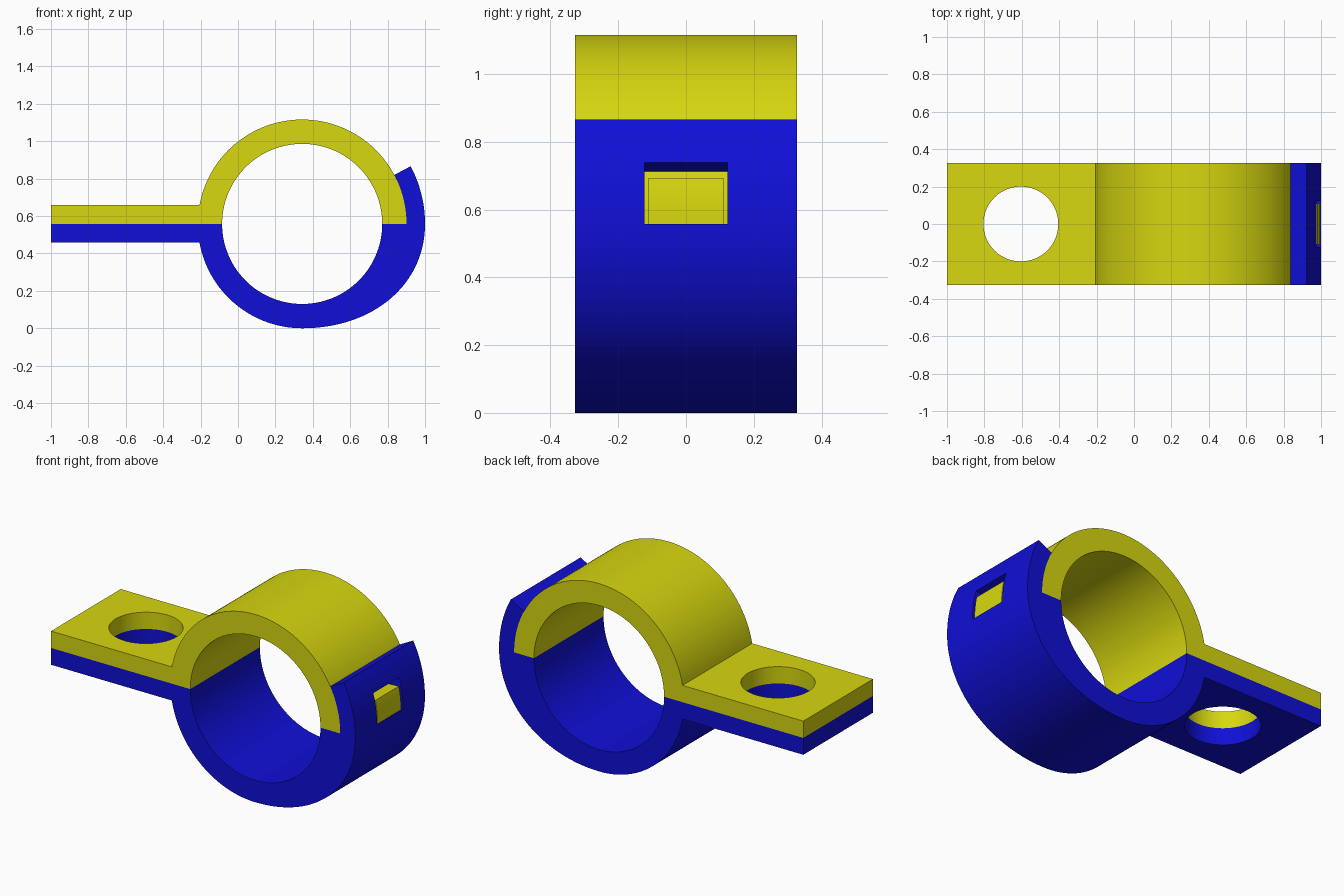
import bpy, bmesh, math
from mathutils import Vector

if "Cube" in bpy.data.objects:
    bpy.data.objects.remove(bpy.data.objects["Cube"])

CX, CZ = 0.343, 0.558        # ring centre
R_IN, R_OUT, R_HOOK = 0.428, 0.558, 0.657
HALF_W, TAB_T = 0.327, 0.10
HOOK_ANGLE, SLOT_ANGLE = 28, 16


def material(name, rgb):
    m = bpy.data.materials.new(name)
    m.diffuse_color = (*rgb, 1)
    m.use_nodes = True
    m.node_tree.nodes["Principled BSDF"].inputs["Base Color"].default_value = m.diffuse_color
    return m


def arc(r, a0, a1, n):
    """Points on a circle around the ring centre, angles in degrees."""
    angles = [math.radians(a0 + (a1 - a0) * i / n) for i in range(n + 1)]
    return [(CX + r * math.cos(a), CZ + r * math.sin(a)) for a in angles]


def bezier(p0, p1, p2, p3, n):
    p0, p1, p2, p3 = map(Vector, (p0, p1, p2, p3))
    ts = [i / n for i in range(n + 1)]
    return [tuple(p0 * (1 - t) ** 3 + p1 * 3 * t * (1 - t) ** 2
                  + p2 * 3 * t * t * (1 - t) + p3 * t ** 3) for t in ts]


def prism(name, profile, half, mat=None):
    """Extrude an x-z profile along y."""
    bm = bmesh.new()
    face = bm.faces.new([bm.verts.new((x, -half, z)) for x, z in profile])
    ext = bmesh.ops.extrude_face_region(bm, geom=[face])
    moved = [v for v in ext["geom"] if isinstance(v, bmesh.types.BMVert)]
    bmesh.ops.translate(bm, verts=moved, vec=(0, 2 * half, 0))
    bmesh.ops.remove_doubles(bm, verts=bm.verts, dist=1e-5)
    bmesh.ops.recalc_face_normals(bm, faces=bm.faces)
    me = bpy.data.meshes.new(name)
    bm.to_mesh(me)
    bm.free()
    ob = bpy.data.objects.new(name, me)
    bpy.context.collection.objects.link(ob)
    if mat:
        me.materials.append(mat)
    return ob


def cut(ob, cutter):
    mod = ob.modifiers.new("cut", 'BOOLEAN')
    mod.operation, mod.solver, mod.object = 'DIFFERENCE', 'EXACT', cutter
    bpy.context.view_layer.objects.active = ob
    bpy.ops.object.modifier_apply(modifier=mod.name)


yellow = material("yellow", (0.68, 0.68, 0.005))
blue = material("blue", (0.005, 0.005, 0.68))

join = math.degrees(math.asin(TAB_T / R_OUT))   # where tab meets ring

# Upper half: tab and half ring
upper = prism("upper_clamp",
              [(-1, CZ), (-1, CZ + TAB_T)] + arc(R_OUT, 180 - join, 0, 80)
              + arc(R_IN, 0, 180, 80), HALF_W, yellow)

# Lower half: tab, half ring, thickened flank and hook
k = 0.58
flank = bezier((CX + R_HOOK, CZ), (CX + R_HOOK, CZ * (1 - k)),
               (CX + R_HOOK * k, 0), (CX, 0), 48)
lower = prism("lower_clamp",
              [(-1, CZ)] + arc(R_IN, 180, 360, 80)
              + arc(R_OUT, 0, HOOK_ANGLE, 14)
              + arc(R_HOOK, HOOK_ANGLE, 0, 14) + flank[1:]
              + arc(R_OUT, 270, 180 + join, 40)[1:] + [(-1, CZ - TAB_T)],
              HALF_W, blue)

# Screw hole through both tabs
bpy.ops.mesh.primitive_cylinder_add(vertices=64, radius=0.2, depth=1,
                                    location=(-0.605, 0, CZ))
hole = bpy.context.object
hole.name = "hole_cutter"

# Window in the hook for the catch
slot = prism("window_cutter",
             arc(0.552, 0, SLOT_ANGLE, 8) + arc(0.75, SLOT_ANGLE, 0, 8), 0.122)

cut(upper, hole)
cut(lower, hole)
cut(lower, slot)
for helper in (hole, slot):
    bpy.data.objects.remove(helper)

# Catch on the upper half that sits in the window
catch = prism("catch", arc(0.54, 0, 14, 8) + arc(0.652, 12, 0, 8),
              0.11, yellow)

for ob in (upper, lower, catch):
    bpy.ops.object.select_all(action='DESELECT')
    ob.select_set(True)
    bpy.context.view_layer.objects.active = ob
    bpy.ops.object.shade_smooth_by_angle(angle=math.radians(25))
